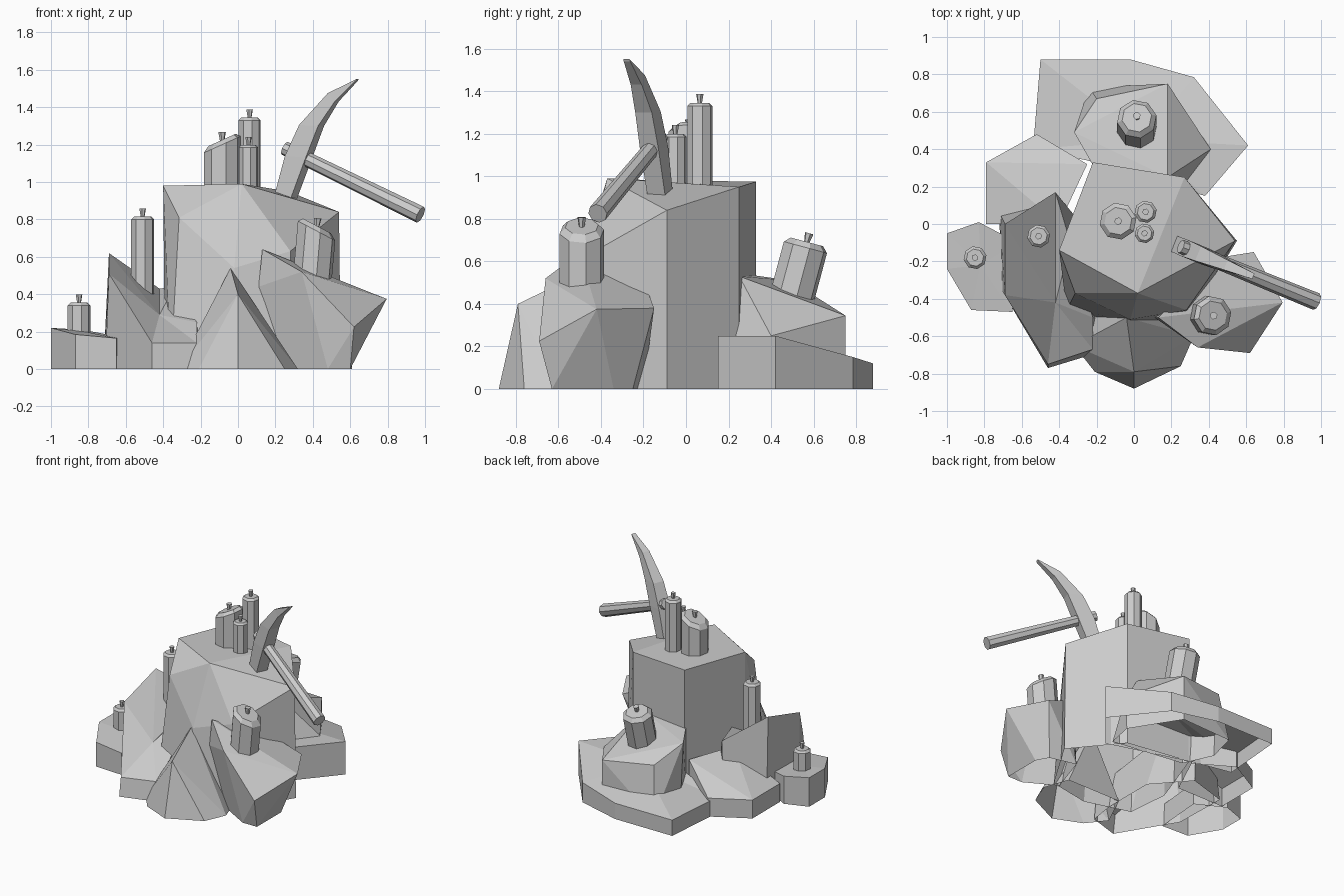
import bpy, bmesh, math
from mathutils import Vector, Matrix

if "Cube" in bpy.data.objects:
    bpy.data.objects.remove(bpy.data.objects["Cube"])


def finish(name, bm):
    bmesh.ops.recalc_face_normals(bm, faces=bm.faces)
    # rocks are open underneath
    floor = [f for f in bm.faces if all(v.co.z < 0.001 for v in f.verts)]
    bmesh.ops.delete(bm, geom=floor, context='FACES')
    me = bpy.data.meshes.new(name)
    bm.to_mesh(me)
    bm.free()
    ob = bpy.data.objects.new(name, me)
    bpy.context.collection.objects.link(ob)
    return ob


def hull_rock(name, top, base):
    """Convex faceted rock from upper corner points and floor corners."""
    bm = bmesh.new()
    vs = [bm.verts.new(p) for p in top] + [bm.verts.new((x, y, 0)) for x, y in base]
    bmesh.ops.convex_hull(bm, input=vs)
    bmesh.ops.delete(bm, geom=[v for v in bm.verts if not v.link_faces], context='VERTS')
    bmesh.ops.dissolve_limit(bm, angle_limit=math.radians(8), verts=bm.verts, edges=bm.edges)
    finish(name, bm)


def ring_rock(name, top, base, centre):
    """Rock with a fanned (possibly hollow) top surface and side walls."""
    bm = bmesh.new()
    t = [bm.verts.new(p) for p in top]
    b = [bm.verts.new((x, y, 0)) for x, y in base]
    c = bm.verts.new(centre)
    bm.faces.new(b[::-1])
    for i in range(len(t)):
        j = (i + 1) % len(t)
        bm.faces.new((b[i], b[j], t[j], t[i]))
        bm.faces.new((t[i], t[j], c))
    finish(name, bm)


def loft(bm, rings):
    rows = [[bm.verts.new(p) for p in r] for r in rings]
    n = len(rows[0])
    for a, b in zip(rows, rows[1:]):
        for i in range(n):
            j = (i + 1) % n
            bm.faces.new((a[i], a[j], b[j], b[i]))
    bm.faces.new(rows[0][::-1])
    bm.faces.new(rows[-1])


def candle(name, x, y, z, h, r, slope=0.0, tilt=(0, 0), sides=8):
    """Octagonal body with slanted, chamfered top and a flared wick."""
    def ring(rad, height, s, n=sides):
        pts = []
        for i in range(n):
            a = math.tau * (i + 0.25) / n
            px, py = rad * math.cos(a), rad * math.sin(a)
            pts.append((px, py, height + s * px))
        return pts
    bm = bmesh.new()
    c = 0.25 * r
    loft(bm, [ring(r, 0, 0), ring(r, h, slope), ring(r * 0.75, h + c, slope)])
    w = 0.012 + r * 0.06
    loft(bm, [ring(w * 0.6, h + c * 0.5, 0, 6), ring(w * 1.15, h + c + 0.042, 0, 6)])
    ob = finish(name, bm)
    ob.location = (x, y, z)
    ob.rotation_euler = (math.radians(tilt[0]), math.radians(tilt[1]), 0)


# Central rock
rim = [(-.22, .33), (.27, .25), (.55, -.09)]
hull_rock("main_rock",
          [(-.40, -.14, .98), (.02, -.37, .99), (-.22, .33, .975), (.27, .25, .95), (.54, -.09, .84),
           (-.315, -.37, .81), (-.02, -.51, .54), (.28, -.46, .63)],
          rim + [(-.39, -.14), (-.36, -.46), (-.02, -.56), (.3, -.5)])

# Front spire
hull_rock("front_rock", [(-.04, -.5, .54), (0, -.79, .4)],
          [(0, -.88), (.25, -.76), (.32, -.6), (-.21, -.79), (-.32, -.65), (-.2, -.4), (.25, -.4)])

# Right front rock
hull_rock("right_rock",
          [(.13, -.5, .64), (.11, -.5, .44), (.34, -.66, .52), (.795, -.42, .375), (.62, -.69, .225),
           (.64, -.15, .38), (.45, -.18, .46)],
          [(.25, -.5), (.48, -.63), (.6, -.63), (.6, -.34), (.55, -.25), (.35, -.2)])

# Left rock with a hollow sloping top
ring_rock("left_rock",
          [(-.69, .0, .62), (-.69, -.38, .51), (-.46, -.75, .14), (-.22, -.67, .14),
           (-.22, -.5, .25), (-.34, -.1, .44), (-.42, .17, .43)],
          [(-.72, .06), (-.71, -.35), (-.46, -.77), (-.23, -.7), (-.2, -.5), (-.2, -.1), (-.42, .15)],
          (-.42, -.42, .29))

# Small far left block
small = [(-1, -.05, .22), (-1, -.24, .22), (-.87, -.46, .185), (-.65, -.47, .165),
         (-.62, -.1, .17), (-.83, .01, .21)]
ring_rock("small_left_rock", small, [p[:2] for p in small], (-.82, -.22, .2))

# Back left rock
hull_rock("back_left_rock",
          [(-.79, .33, .14), (-.52, .48, .14), (-.25, .32, .3), (-.4, 0, .32), (-.79, 0, .14)],
          [(-.79, .33), (-.52, .48), (-.25, .32), (-.4, 0), (-.79, 0)])

# Back slab and the boulder on it
slab = [(-.5, .88, .12), (-.54, .4, .12), (-.25, .34, .2), (.38, .15, .25), (.61, .42, .25),
        (.32, .785, .15), (-.02, .88, .12)]
ring_rock("back_slab", slab, [p[:2] for p in slab], (.05, .45, .24))
hull_rock("back_boulder",
          [(-.32, .49, .51), (-.2, .67, .377), (.18, .75, .345), (.18, .25, .53), (-.2, .28, .54),
           (.41, .4, .25)],
          [(-.3, .5), (-.24, .73), (.18, .75), (.4, .4), (.36, .2), (-.2, .28)])

# Candles
candle("top_candle_wide", -.085, .015, .95, .25, .1, slope=.45)
candle("top_candle_tall", .062, .065, .95, .38, .06)
candle("top_candle_short", .056, -.05, .95, .235, .053)
candle("left_candle", -.51, -.065, .4, .4, .062)
candle("far_left_candle", -.85, -.18, .17, .17, .062)
candle("right_candle", .393, -.49, .43, .31, .106, slope=-.42, tilt=(0, 5))
candle("back_candle", .015, .49, .4, .275, .107, tilt=(-15, 0))

# Pickaxe: lies in one vertical plane, u runs along the handle direction
origin = Vector((.25, -.12, 0))
along = Vector((.925, -.38, 0)).normalized()
side = Vector((.38, .925, 0)).normalized()


def pick(u, w, z):
    return origin + along * u + side * w + Vector((0, 0, z))


# outer u, outer z, inner u, inner z, half width
rows = [(-.04, .935, .05, .905, .045), (.02, 1.14, .14, 1.13, .047), (.1, 1.305, .21, 1.3, .042),
        (.26, 1.475, .3, 1.43, .028), (.42, 1.55, .415, 1.54, .016)]
bm = bmesh.new()
loft(bm, [[pick(a, -w, za), pick(b, -w, zb), pick(b, w, zb), pick(a, w, za)]
          for a, za, b, zb, w in rows])
finish("pickaxe_head", bm)

start, end = Vector((.25, -.12, 1.18)), Vector((.975, -.415, .825))
axis = end - start
bm = bmesh.new()
bmesh.ops.create_cone(bm, cap_ends=True, segments=8, radius1=.038, radius2=.047, depth=axis.length,
                      matrix=Matrix.Translation((start + end) / 2)
                      @ axis.to_track_quat('Z', 'Y').to_matrix().to_4x4())
finish("pickaxe_handle", bm)
